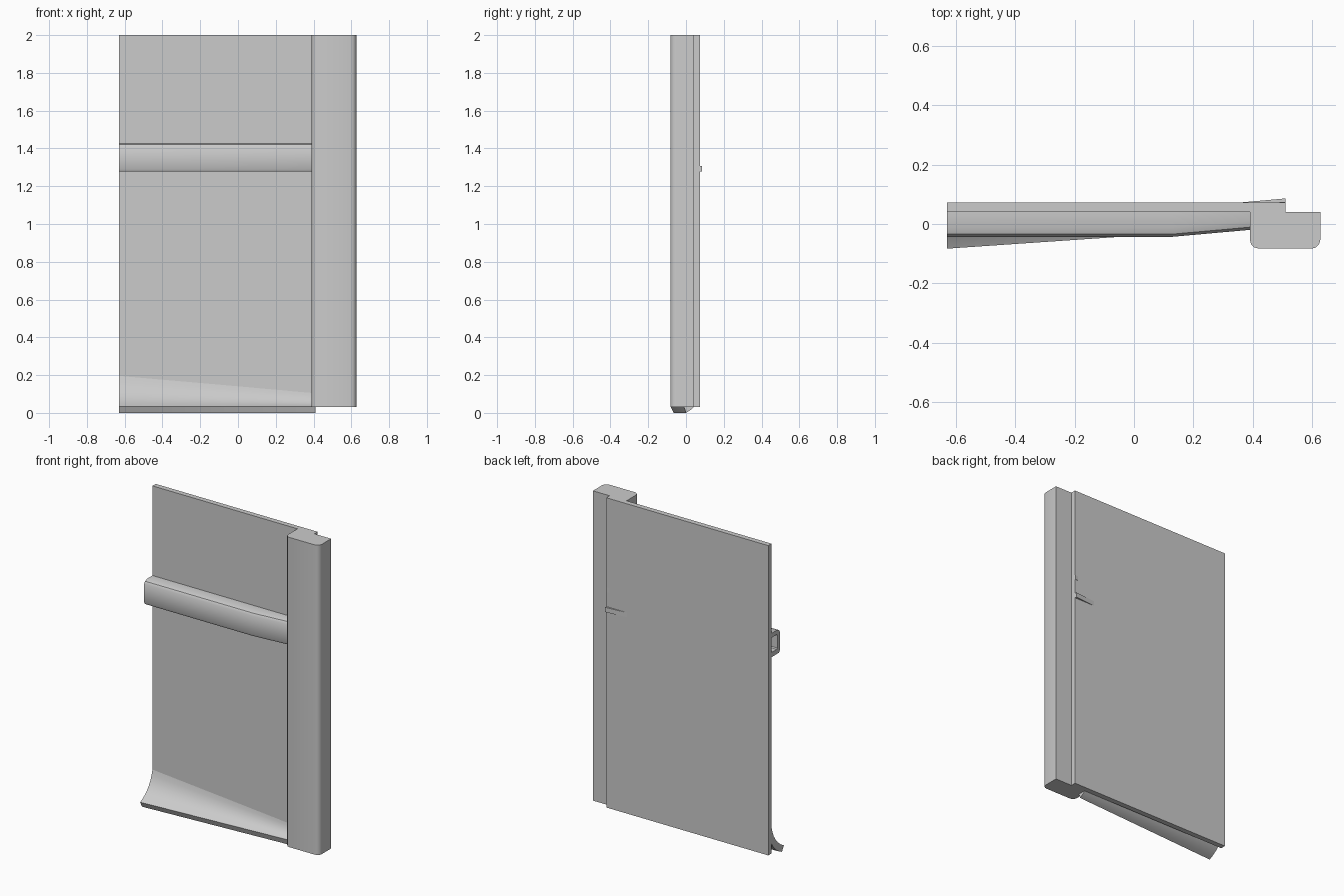
import bpy, bmesh, math

if "Cube" in bpy.data.objects:
    bpy.data.objects.remove(bpy.data.objects["Cube"])


def finish(name, bm, angle=35):
    bmesh.ops.recalc_face_normals(bm, faces=bm.faces)
    mesh = bpy.data.meshes.new(name)
    bm.to_mesh(mesh)
    bm.free()
    ob = bpy.data.objects.new(name, mesh)
    bpy.context.collection.objects.link(ob)
    bpy.ops.object.select_all(action='DESELECT')
    ob.select_set(True)
    bpy.context.view_layer.objects.active = ob
    bpy.ops.object.shade_smooth_by_angle(angle=math.radians(angle))
    return ob


def loft(name, sections):
    """Skin closed rings of equal length and cap both ends."""
    bm = bmesh.new()
    rings = [[bm.verts.new(p) for p in s] for s in sections]
    n = len(rings[0])
    for a, b in zip(rings, rings[1:]):
        for i in range(n):
            j = (i + 1) % n
            bm.faces.new((a[i], a[j], b[j], b[i]))
    bm.faces.new(rings[0])
    bm.faces.new(rings[-1])
    return finish(name, bm)


def box_ring(x0, x1, y0, y1, z):
    return [(x0, y0, z), (x1, y0, z), (x1, y1, z), (x0, y1, z)]


# Flat wall panel
loft("panel", [box_ring(-0.63, 0.51, 0.04, 0.073, z) for z in (0.03, 2.0)])

# Corner post with rounded front edges
x0, x1, yf, yb, r = 0.39, 0.627, -0.083, 0.04, 0.03
outline = [(x1, yb), (x0, yb)]
for cx, start in ((x0 + r, 180), (x1 - r, 270)):
    for k in range(4):
        a = math.radians(start + 30 * k)
        outline.append((cx + r * math.cos(a), yf + r + r * math.sin(a)))
loft("corner_post", [[(x, y, z) for x, y in outline] for z in (0.03, 2.0)])

# Hollow rail: channel profile (y, z), bending back into the panel at its right end
channel = [(0.041, 1.43), (-0.012, 1.43), (-0.034, 1.422), (-0.043, 1.408),
           (-0.043, 1.29), (-0.036, 1.278), (0.052, 1.278), (0.052, 1.308),
           (-0.012, 1.308), (-0.018, 1.314), (-0.018, 1.396), (-0.012, 1.402),
           (0.041, 1.402)]
path = [(-0.63, 0.0), (0.13, 0.0), (0.51, 0.034)]
loft("rail", [[(x, y + dy, z) for y, z in channel] for x, dy in path])


# Flared skirt: curved profile that narrows from left to right
def curve(p0, p1, p2, n=6):
    return [tuple((1 - t) ** 2 * a + 2 * t * (1 - t) * b + t * t * c
                  for a, b, c in zip(p0, p1, p2))
            for t in (i / n for i in range(n + 1))]


left = (curve((0.041, 0.2), (0.02, 0.085), (-0.083, 0.035))
        + curve((-0.065, 0.0), (0.01, 0.03), (0.041, 0.095)))
right = (curve((0.041, 0.11), (0.035, 0.05), (-0.012, 0.035))
         + curve((0.0, 0.0), (0.022, 0.012), (0.041, 0.03)))
sections = []
for i in range(7):
    t = i / 6
    sections.append([(-0.63 + 1.04 * t, a[0] + (b[0] - a[0]) * t,
                      a[1] + (b[1] - a[1]) * t) for a, b in zip(left, right)])
loft("skirt", sections)
